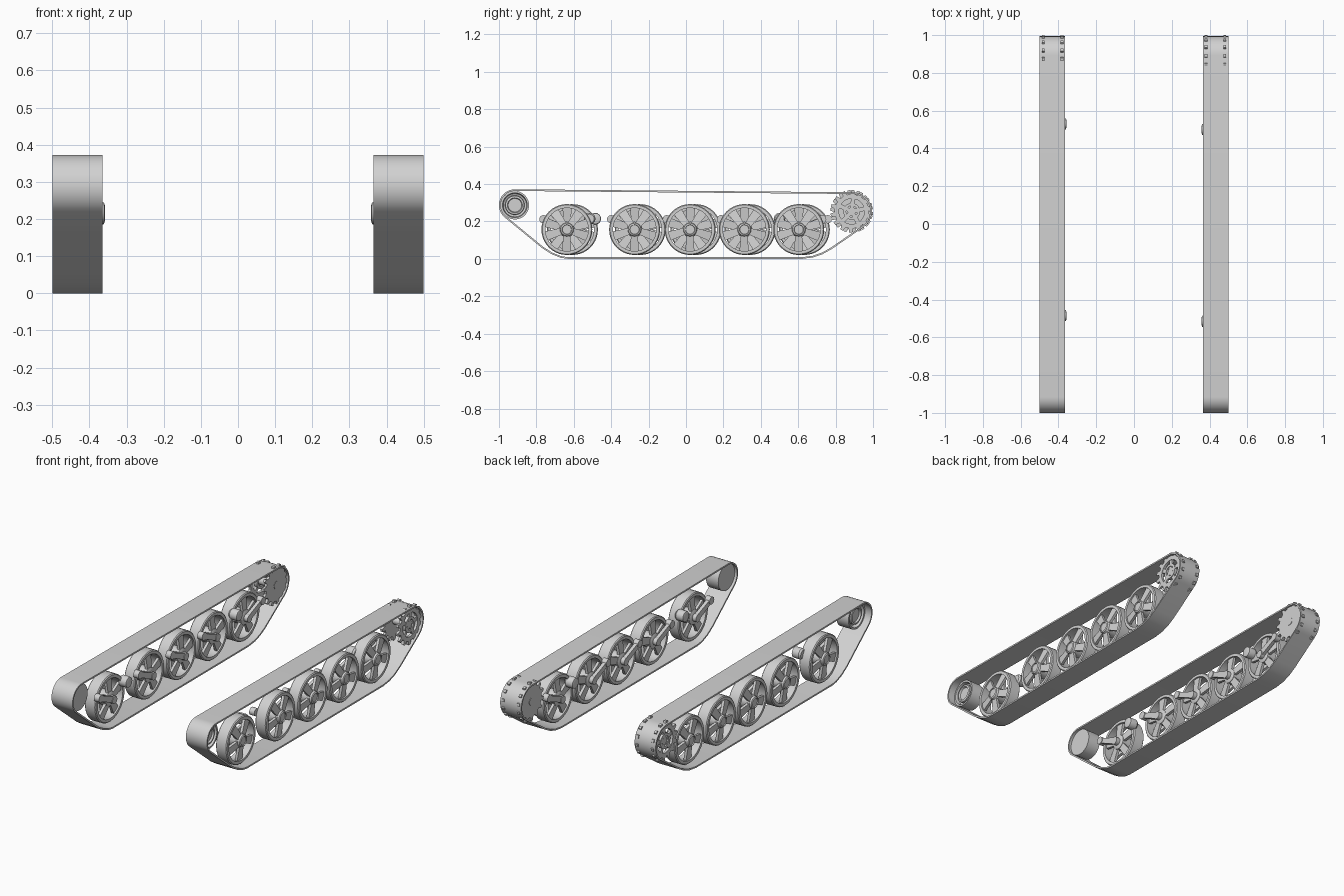
import bpy, bmesh, math
from math import sin, cos, pi, radians
from mathutils import Vector

cube = bpy.data.objects.get("Cube")
if cube:
    bpy.data.objects.remove(cube)

steel = bpy.data.materials.new("light_grey_steel")
steel.use_nodes = True
GREY = (0.64, 0.64, 0.64, 1)
steel.diffuse_color = GREY
steel.node_tree.nodes["Principled BSDF"].inputs["Base Color"].default_value = GREY
made = []


def polar(r, a, x):
    """Point at radius r and angle a about the x axle."""
    return Vector((x, r * cos(a), r * sin(a)))


def skin(bm, rows, close_rows=True):
    """Quads between successive closed rows of points."""
    grid = [[bm.verts.new(p) for p in row] for row in rows]
    n = len(grid[0])
    for i in range(len(grid) if close_rows else len(grid) - 1):
        a, b = grid[i], grid[(i + 1) % len(grid)]
        for j in range(n):
            bm.faces.new((a[j], a[(j + 1) % n], b[(j + 1) % n], b[j]))
    if not close_rows:
        bm.faces.new(grid[0])
        bm.faces.new(grid[-1])


def lathe(bm, profile, n=36, ring=True):
    """Turn (radius, x) pairs about x; ring joins the last pair to the first."""
    skin(bm, [[polar(r, 2 * pi * k / n, x) for k in range(n)] for r, x in profile], ring)


def bar(bm, ends):
    """Box between two cross-sections, each (centre, half width, half depth, side direction)."""
    rows = []
    for c, w, d, side in ends:
        depth = Vector((d, 0, 0))
        rows.append([c - side * w - depth, c + side * w - depth,
                     c + side * w + depth, c - side * w + depth])
    skin(bm, rows, False)


def spokes(bm, count, phase, start, end):
    """Radial spokes; start and end are (radius, x, half width, half depth)."""
    for k in range(count):
        a = phase + 2 * pi * k / count
        side = polar(1, a + pi / 2, 0)
        bar(bm, [(polar(r, a, x), w, d, side) for r, x, w, d in (start, end)])


def gear(bm, x0, x1, inner, phase, teeth=14, root=0.092, tip=0.114):
    """Toothed plate with a central opening."""
    outline = []
    for k in range(teeth):
        step = 2 * pi / teeth
        a = phase + k * step
        outline += [(root, a - 0.3 * step), (tip, a - 0.15 * step),
                    (tip, a + 0.15 * step), (root, a + 0.3 * step)]
    skin(bm, [[polar(r, a, x0) for r, a in outline],
              [polar(r, a, x1) for r, a in outline],
              [polar(inner, a, x1) for r, a in outline],
              [polar(inner, a, x0) for r, a in outline]])


def finish(bm, name, side):
    """Mesh for one side; negative side flips across x."""
    for v in bm.verts:
        v.co.x *= side
    bmesh.ops.recalc_face_normals(bm, faces=bm.faces)
    me = bpy.data.meshes.new(name)
    bm.to_mesh(me)
    bm.free()
    me.materials.append(steel)
    return me


def place(me, name, y=0, z=0):
    ob = bpy.data.objects.new(name, me)
    ob.location = (0, y, z)
    bpy.context.collection.objects.link(ob)
    made.append(ob)


IDLER, SPROCKET, REAR_BEND = (-0.915, 0.287), (0.886, 0.254), (0.892, 0.254)


def track_mesh(side):
    def arc(c, r, a0, a1, n=18):
        return [(c[0] + r * cos(radians(a0 + (a1 - a0) * k / n)),
                 c[1] + r * sin(radians(a0 + (a1 - a0) * k / n))) for k in range(n + 1)]
    path = arc(REAR_BEND, 0.102, -58, 90) + arc(IDLER, 0.085, 90, 232)
    path += [(-0.77, 0.058), (-0.72, 0.026), (-0.67, 0.006), (-0.63, 0),
             (0.62, 0), (0.68, 0.008), (0.73, 0.025), (0.78, 0.053)]
    n, inner = len(path), []
    for i, p in enumerate(path):
        q, r = path[i - 1], path[(i + 1) % n]
        t = Vector((r[0] - q[0], r[1] - q[1])).normalized()
        inner.append((p[0] - t.y * 0.009, p[1] + t.x * 0.009))
    bm = bmesh.new()
    skin(bm, [[Vector((x, *p)) for p in loop] for loop, x in
              ((path, 0.365), (path, 0.5), (inner, 0.5), (inner, 0.365))])
    return finish(bm, "track", side)


def wheel_mesh(side):
    bm = bmesh.new()
    # single broad rim
    lathe(bm, [(0.115, 0.397), (0.131, 0.397), (0.136, 0.402), (0.136, 0.463),
               (0.131, 0.468), (0.115, 0.468)], 40)
    # dished spokes on both faces, staggered
    for hub, rim, phase in ((0.405, 0.415, 0.3), (0.462, 0.45, 0.3 + pi / 5)):
        spokes(bm, 5, phase, (0.03, hub, 0.018, 0.008), (0.119, rim, 0.025, 0.008))
    # hub with cap
    lathe(bm, [(0.03, 0.39), (0.042, 0.396), (0.042, 0.462), (0.036, 0.47), (0.034, 0.48),
               (0.026, 0.484), (0.024, 0.479)], 24, False)
    return finish(bm, "road_wheel", side)


def idler_mesh(side):
    bm = bmesh.new()
    # drum closed on the inside, stepped recess and hub on the outside
    lathe(bm, [(0.01, 0.38), (0.076, 0.38), (0.076, 0.458), (0.066, 0.458), (0.062, 0.435),
               (0.052, 0.43), (0.05, 0.455), (0.04, 0.458), (0.036, 0.448), (0.01, 0.448)],
          36, False)
    return finish(bm, "idler", side)


def sprocket_mesh(side, phase):
    bm = bmesh.new()
    gear(bm, 0.374, 0.389, 0.02, phase)
    gear(bm, 0.473, 0.488, 0.068, phase)
    lathe(bm, [(0.022, 0.372), (0.022, 0.484)], 20, False)
    lathe(bm, [(0.03, 0.468), (0.045, 0.468), (0.045, 0.488), (0.03, 0.488)], 24)
    spokes(bm, 5, 0.2, (0.018, 0.479, 0.01, 0.006), (0.074, 0.479, 0.012, 0.006))
    return finish(bm, "sprocket", side)


def arm_mesh(side, direction):
    """Swing arm from the axle to its pivot."""
    bm = bmesh.new()
    pivot = Vector((0.38, 0.125 * direction, 0.055))
    along = Vector((0, pivot.y, pivot.z)).normalized()
    across = Vector((0, -along.z, along.y))
    bar(bm, [(Vector((0.38, 0, 0)), 0.018, 0.01, across), (pivot, 0.014, 0.01, across)])
    for c in (Vector(), Vector((0, pivot.y, pivot.z))):
        old = set(bm.verts)
        lathe(bm, [(0.022, 0.367), (0.022, 0.4)], 20, False)
        bmesh.ops.translate(bm, vec=c, verts=[v for v in bm.verts if v not in old])
    return finish(bm, "swing_arm", side)


def stop_mesh(side):
    """Rounded bump stop on the inner side."""
    bm = bmesh.new()
    lathe(bm, [(0.02, 0.358), (0.029, 0.361), (0.031, 0.372), (0.031, 0.405), (0.024, 0.415)],
          20, False)
    return finish(bm, "bump_stop", side)


# both running gears; the right side's wheels sit slightly further back
for label, side, shift, phase in (("left", 1, 0, 10), ("right", -1, 0.03, 20)):
    place(track_mesh(side), label + "_track")
    place(idler_mesh(side), label + "_idler", *IDLER)
    place(sprocket_mesh(side, radians(phase)), label + "_sprocket", *SPROCKET)
    wheel = wheel_mesh(side)
    leading, trailing = arm_mesh(side, 1), arm_mesh(side, -1)
    for i, y in enumerate((-0.637, -0.275, 0.022, 0.312, 0.603)):
        place(wheel, f"{label}_road_wheel_{i + 1}", y + shift, 0.157)
        place(leading if i == 4 else trailing, f"{label}_swing_arm_{i + 1}", y + shift, 0.157)
    stop = stop_mesh(side)
    for end, y in (("front", -0.515), ("rear", 0.5)):
        place(stop, f"{label}_{end}_bump_stop", y + shift, 0.215)

bpy.ops.object.select_all(action='DESELECT')
for ob in made:
    ob.select_set(True)
bpy.context.view_layer.objects.active = made[0]
bpy.ops.object.shade_smooth_by_angle(angle=radians(32))
